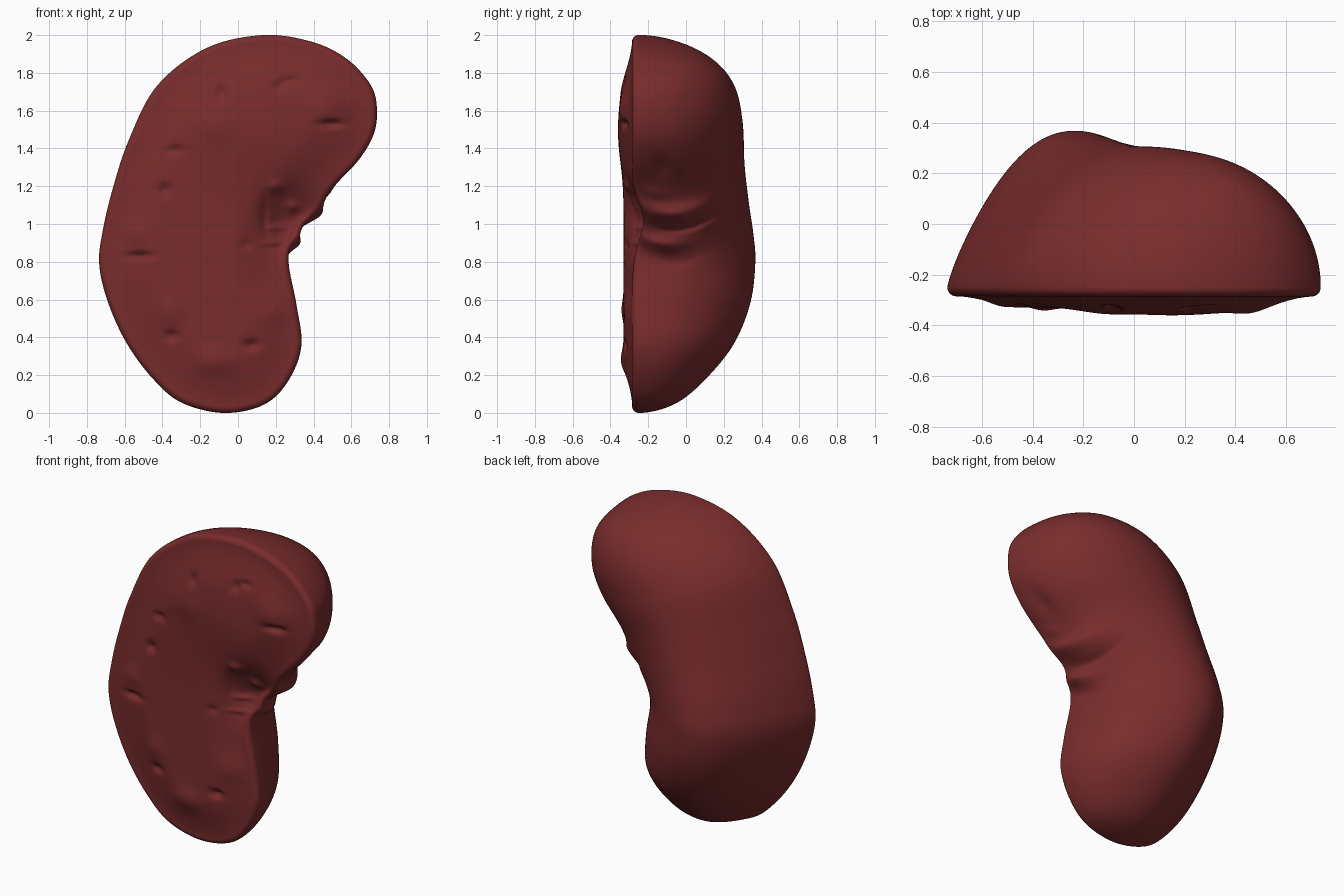
import bpy, bmesh, math
from mathutils import Vector, kdtree
from mathutils.geometry import intersect_point_line

if "Cube" in bpy.data.objects:
    bpy.data.objects.remove(bpy.data.objects["Cube"])

RIM_Y = -0.25
# loft sections, bottom to top: left x, left z, right x, right z, height of back
ROWS = [
    (-.08, 0, -.08, 0, 0),
    (-.30, .055, .13, .04, .19),
    (-.45, .18, .26, .16, .345),
    (-.59, .37, .335, .35, .50),
    (-.69, .59, .31, .57, .59),
    (-.735, .79, .268, .80, .617),
    (-.715, .97, .30, .92, .607),
    (-.665, 1.18, .385, 1.04, .583),
    (-.58, 1.44, .50, 1.19, .56),
    (-.43, 1.73, .64, 1.34, .55),
    (-.17, 1.93, .72, 1.48, .51),
    (.13, 2.0, .735, 1.62, .405),
    (.39, 1.965, .70, 1.74, .24),
    (.575, 1.875, .575, 1.875, 0),
]
# front face details: x, z, radius across, radius up, amount toward the front
DETAILS = [
    (-.09, 1.69, .025, .04, -.025), (.22, 1.73, .03, .03, -.022),
    (.28, 1.76, .04, .018, -.015), (.49, 1.53, .06, .02, -.032),
    (-.33, 1.39, .04, .02, -.025), (-.39, 1.18, .03, .03, -.028),
    (-.52, .83, .06, .02, -.03), (-.35, .41, .035, .025, -.025),
    (.07, .36, .04, .025, -.03),
    (.46, 1.62, .09, .09, .014), (.17, .53, .09, .09, .018),
    (-.13, .27, .09, .07, .018), (-.12, 1.52, .1, .08, .01),
    (-.53, .95, .06, .06, .012), (-.36, .54, .06, .07, .012),
    (.15, 1.5, .32, .25, .03),
    # hollow at the hilum, with folds inside it
    (.22, 1.03, .12, .16, -.06), (.20, 1.20, .04, .03, .02),
    (.14, 1.05, .015, .1, -.012), (.20, .98, .05, .015, .015),
    (.19, .90, .06, .015, .012), (.27, 1.09, .03, .03, .02),
    (.04, .89, .03, .025, -.012),
]
# folds on the hilum wall: y, z, radius y, radius z, push outward
FOLDS = [
    (-.06, 1.05, .17, .05, .06), (-.12, .89, .11, .04, .045),
    (.02, .97, .14, .02, -.025), (-.06, .80, .12, .03, -.012),
    (-.13, 1.30, .05, .06, -.02), (-.16, 1.15, .06, .03, .012),
]


def smooth(t):
    t = max(0, min(1, t))
    return t * t * (3 - 2 * t)


def gauss(a, b, ra, rb):
    return math.exp(-((a / ra) ** 2 + (b / rb) ** 2))


def mirrored(r):
    """Section continued past a pole, so the ends are round."""
    return (r[2], r[3], r[0], r[1], -r[4])


def catmull(p0, p1, p2, p3, t):
    return [.5 * (2 * b + (c - a) * t + (2 * a - 5 * b + 4 * c - d) * t * t
                  + (3 * b - a - 3 * c + d) * t ** 3)
            for a, b, c, d in zip(p0, p1, p2, p3)]


# smooth sections
STEPS, ACROSS = 15, 110
pts = [mirrored(ROWS[1])] + ROWS + [mirrored(ROWS[-2])]
sections = []
for i in range(len(ROWS) - 1):
    for k in range(STEPS):
        sections.append(catmull(*pts[i:i + 4], k / STEPS))
sections.append(list(ROWS[-1]))

# closed outline, for the distance from the rim
outline = [Vector((s[0], 0, s[1])) for s in sections]
outline += [Vector((s[2], 0, s[3])) for s in sections[-2:0:-1]]
tree = kdtree.KDTree(len(outline))
for i, p in enumerate(outline):
    tree.insert(p, i)
tree.balance()


def rim_distance(x, z):
    p = Vector((x, 0, z))
    _, i, best = tree.find(p)
    for j in (i - 1, (i + 1) % len(outline)):
        q, t = intersect_point_line(p, outline[i], outline[j])
        if 0 <= t <= 1:
            best = min(best, (p - q).length)
    return best


def rim_shift(x, z):
    """The rim sits further back at the hilum."""
    return .05 * gauss(x - .35, z - 1.02, .14, .17)


def front_y(x, z):
    d = rim_distance(x, z)
    e = min(d / .035, 1)
    y = RIM_Y + rim_shift(x, z) - .035 * math.sqrt(max(0, 1 - (1 - e) ** 2))
    y -= .045 * smooth((d - .03) / .28)
    fade = smooth(d / .06)
    for cx, cz, rx, rz, amt in DETAILS:
        y -= fade * amt * gauss(x - cx, z - cz, rx, rz)
    return y


def fold_push(y, z):
    bend = 1.5 * (y + .07) ** 2
    return sum(amt * gauss(y - cy, z - cz - bend, ry, rz)
               for cy, cz, ry, rz, amt in FOLDS)


def ring(sec):
    lx, lz, rx, rz, h = sec
    left_power = .78 - .25 * smooth((lz - 1.2) / .7)
    right_power = .42 + .06 * smooth((rz - 1.3) / .3)
    out = []
    for k in range(2 * ACROSS):
        a = math.pi * k / ACROSS          # 0..pi is the back, pi..2pi the front
        s = math.cos(a)
        x = lx + (rx - lx) * (s + 1) / 2
        z = lz + (rz - lz) * (s + 1) / 2
        if k <= ACROSS:
            q = left_power + (right_power - left_power) * smooth((s + 1) / 2)
            f = max(0, math.cos(math.pi / 2 * s)) ** q
            y = RIM_Y + h * f + rim_shift(x, z) * (1 - f)
        else:
            y = front_y(x, z)
        # hilum folds push the inner side outward
        w = smooth((s - .35) / .5)
        if w and .6 < z < 1.5:
            x += w * fold_push(y, z)
        out.append(Vector((x, y, z)))
    return out


# kidney half: closed loft with a pole at each end
bm = bmesh.new()
rings = [[bm.verts.new(p) for p in ring(s)] for s in sections[1:-1]]
n = 2 * ACROSS
for a, b in zip(rings, rings[1:]):
    for k in range(n):
        bm.faces.new((a[k], a[(k + 1) % n], b[(k + 1) % n], b[k]))
for r, end in ((rings[0], ROWS[0]), (rings[-1], ROWS[-1])):
    pole = bm.verts.new((end[0], RIM_Y, end[1]))
    for k in range(n):
        bm.faces.new((r[k], r[(k + 1) % n], pole))
bmesh.ops.recalc_face_normals(bm, faces=bm.faces)
for f in bm.faces:
    f.smooth = True

mesh = bpy.data.meshes.new("kidney_half")
bm.to_mesh(mesh)
bm.free()
flesh = bpy.data.materials.new("dark red flesh")
flesh.diffuse_color = (.19, .025, .026, 1)
flesh.use_nodes = True
flesh.node_tree.nodes["Principled BSDF"].inputs["Base Color"].default_value = flesh.diffuse_color
mesh.materials.append(flesh)
obj = bpy.data.objects.new("kidney_half", mesh)
bpy.context.collection.objects.link(obj)
